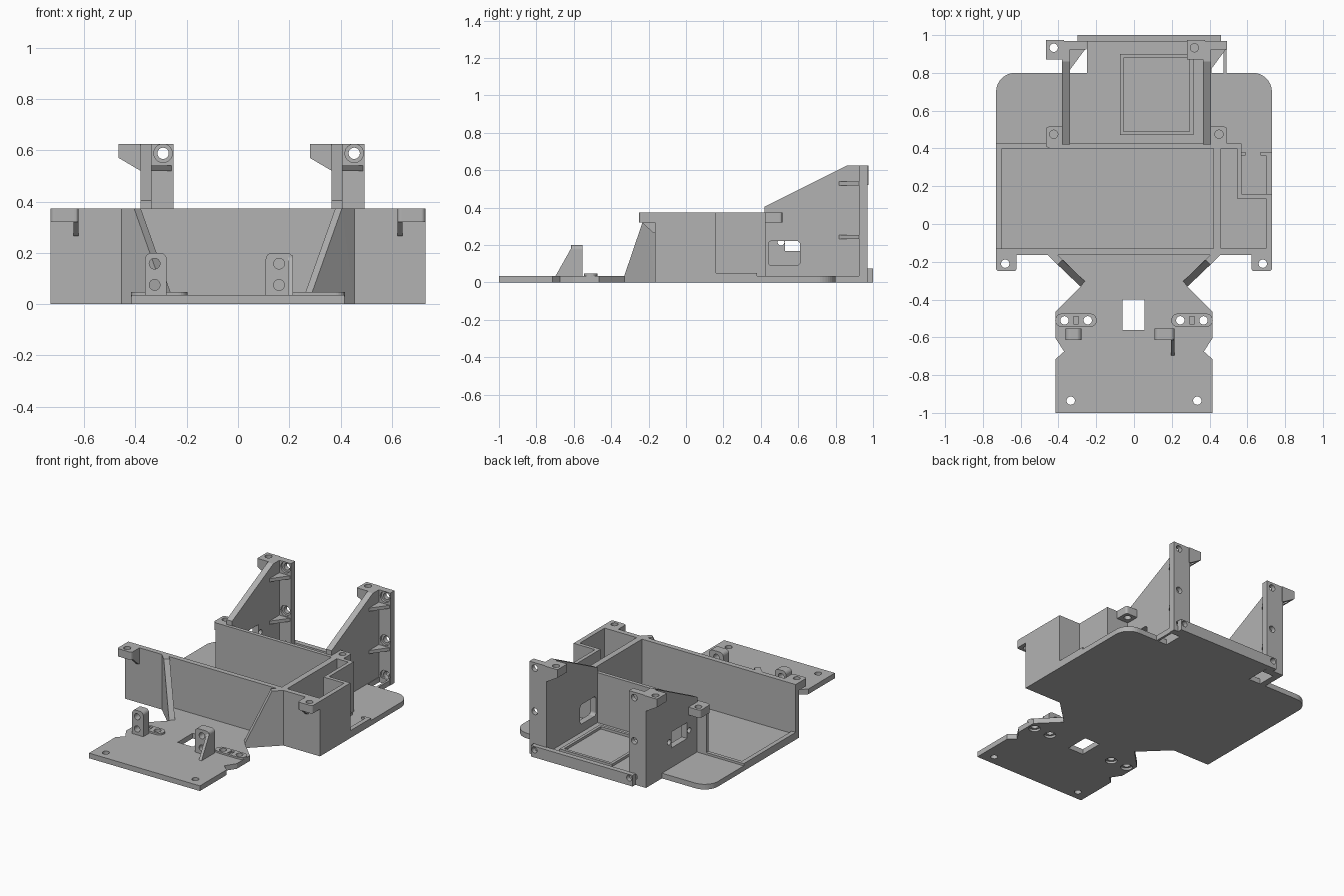
import bpy, bmesh, math
from mathutils import Vector

if "Cube" in bpy.data.objects:
    bpy.data.objects.remove(bpy.data.objects["Cube"], do_unlink=True)

grey = bpy.data.materials.new("plain grey plastic")
grey.use_nodes = True
GREY = (0.45, 0.45, 0.45, 1)
grey.diffuse_color = GREY
grey.node_tree.nodes["Principled BSDF"].inputs["Base Color"].default_value = GREY


def prism(name, pts, axis, lo, hi):
    """Extrude a 2D outline along an axis: z takes (x, y), x takes (y, z), y takes (x, z)."""
    place = {"z": lambda a, b, c: (a, b, c),
             "x": lambda a, b, c: (c, a, b),
             "y": lambda a, b, c: (a, c, b)}[axis]
    bm = bmesh.new()
    face = bm.faces.new([bm.verts.new(place(a, b, lo)) for a, b in pts])
    out = bmesh.ops.extrude_face_region(bm, geom=[face])
    moved = [v for v in out["geom"] if isinstance(v, bmesh.types.BMVert)]
    bmesh.ops.translate(bm, verts=moved, vec=Vector(place(0, 0, hi - lo)))
    bmesh.ops.recalc_face_normals(bm, faces=bm.faces)
    mesh = bpy.data.meshes.new(name)
    bm.to_mesh(mesh)
    bm.free()
    mesh.materials.append(grey)
    ob = bpy.data.objects.new(name, mesh)
    bpy.context.scene.collection.objects.link(ob)
    return ob


def rect(x0, x1, y0, y1):
    return [(x0, y0), (x1, y0), (x1, y1), (x0, y1)]


def box(name, x0, x1, y0, y1, z0, z1):
    return prism(name, rect(x0, x1, y0, y1), "z", z0, z1)


def arc(cx, cy, r, start, end, n=10):
    angles = [math.radians(start + (end - start) * i / n) for i in range(n + 1)]
    return [(cx + r * math.cos(a), cy + r * math.sin(a)) for a in angles]


def rounded(x0, x1, y0, y1, r):
    return (arc(x1 - r, y1 - r, r, 0, 90, 5) + arc(x0 + r, y1 - r, r, 90, 180, 5)
            + arc(x0 + r, y0 + r, r, 180, 270, 5) + arc(x1 - r, y0 + r, r, 270, 360, 5))


def rod(a, b, r, axis, lo, hi):
    return prism("hole_cutter", arc(a, b, r, 0, 360, 24)[:-1], axis, lo, hi)


def cut(ob, cutters):
    for c in cutters:
        mod = ob.modifiers.new("cut", "BOOLEAN")
        mod.operation, mod.solver, mod.object = "DIFFERENCE", "EXACT", c
    bpy.context.view_layer.update()
    graph = bpy.context.evaluated_depsgraph_get()
    mesh = bpy.data.meshes.new_from_object(ob.evaluated_get(graph))
    ob.modifiers.clear()
    ob.data = mesh
    for c in cutters:
        bpy.data.objects.remove(c, do_unlink=True)
    return ob


T = 0.035      # floor thickness
H = 0.373      # wall height
F, FI = -0.165, -0.13   # front wall faces
BI, B = 0.40, 0.425     # back wall faces

# Base plate with rounded rear corners and a necked front tab
half = [(0.415, -1), (0.415, -0.715), (0.37, -0.675), (0.415, -0.605), (0.415, -0.465),
        (0.28, -0.33), (0.455, F), (0.73, F)] + arc(0.63, 0.7, 0.1, 0, 90)
outline = half + [(0.49, 0.8), (0.49, 0.97), (-0.25, 0.97), (-0.25, 0.8)]
outline += [(-x, y) for x, y in reversed(half)]
plate = prism("base_plate", outline, "z", 0, T)
cuts = [box("window_cutter", -0.06, 0.055, -0.56, -0.40, -1, 1),
        box("slot_cutter", 0.41, 0.475, 0.8, 0.925, -1, 1)]
for s in (-1, 1):
    cuts.append(rod(s * 0.335, -0.935, 0.022, "z", -1, 1))
    for x in (0.245, 0.368):
        cuts += [rod(s * x, -0.51, 0.022, "z", -1, 1), rod(s * x, -0.51, 0.036, "z", -1, 0.015)]
cut(plate, cuts)

# Raised oval pads around the front screw holes
for side, s in (("right", -1), ("left", 1)):
    pad = prism(side + "_screw_pad", rounded(s * 0.307 - 0.11, s * 0.307 + 0.11, -0.546, -0.474, 0.0355),
                "z", T - 0.005, 0.047)
    cut(pad, [rod(s * x, -0.51, 0.022, "z", -1, 1) for x in (0.245, 0.368)]
        + [box("square_cutter", s * 0.307 - 0.013, s * 0.307 + 0.013, -0.53, -0.49, T, 1)])

# Upright drilled lugs on the front tab
for name, x0, x1, hole in (("right_lug", -0.362, -0.278, -0.325), ("left_lug", 0.108, 0.215, 0.16)):
    lug = prism(name, [(x0, 0.02), (x1, 0.02)] + arc(x1 - 0.025, 0.175, 0.025, 0, 90, 5)
                + arc(x0 + 0.025, 0.175, 0.025, 90, 180, 5), "y", -0.615, -0.553)
    cut(lug, [rod(hole, z, 0.021, "y", -0.7, -0.5) for z in (0.075, 0.158)])
prism("left_lug_rib", [(-0.7, 0.03), (-0.61, 0.03), (-0.61, 0.19)], "x", 0.195, 0.215)

# Tray walls
box("front_wall", -0.73, 0.73, F, FI, 0, H)
box("back_wall", -0.45, 0.57, BI, B, 0.01, H)
box("divider_wall", 0.42, 0.46, FI - 0.01, BI + 0.01, 0.01, H)
box("pocket_outer_wall", 0.70, 0.73, FI - 0.01, 0.16, 0, H)
box("pocket_step_wall", 0.545, 0.73, 0.135, 0.16, 0.01, H)
box("pocket_inner_wall", 0.545, 0.57, 0.135, B, 0.01, H)

# Low lips round the open floor areas
box("right_lip", -0.73, -0.70, FI, B, 0.01, 0.05)
box("rear_right_lip", -0.73, -0.44, BI, B, 0.01, 0.05)
box("left_lip", 0.70, 0.73, 0.15, 0.38, 0.01, 0.05)
box("left_lip_end", 0.67, 0.73, 0.362, 0.38, 0.01, 0.05)
box("left_lip_stub", 0.56, 0.59, 0.362, 0.38, 0.01, 0.05)

# Sloped diagonal buttresses in front of the wall
for side, s in (("right", -1), ("left", 1)):
    bm = bmesh.new()
    for shift in (0, 0.026):
        for x, y, z in ((0.455, F, 0), (0.455, F, H), (0.405, -0.215, H), (0.285, -0.33, T), (0.285, -0.33, 0)):
            bm.verts.new((s * (x - shift), y + shift, z))
    bmesh.ops.convex_hull(bm, input=bm.verts)
    bmesh.ops.dissolve_limit(bm, angle_limit=0.01, verts=bm.verts, edges=bm.edges)
    bmesh.ops.recalc_face_normals(bm, faces=bm.faces)
    mesh = bpy.data.meshes.new(side + "_buttress")
    bm.to_mesh(mesh)
    bm.free()
    mesh.materials.append(grey)
    bpy.context.scene.collection.objects.link(bpy.data.objects.new(side + "_buttress", mesh))

# Screw ears at the wall tops
for side, s in (("right", -1), ("left", 1)):
    x0, x1 = sorted((s * 0.622, s * 0.73))
    ear = prism(side + "_front_ear", rounded(x0, x1, -0.25, -0.14, 0.015), "z", 0.32, H)
    cut(ear, [rod(s * 0.682, -0.21, 0.022, "z", -1, 1)])
    x0, x1 = sorted((s * 0.622, s * 0.642))
    prism(side + "_front_ear_rib", [(-0.24, 0.325), (-0.16, 0.325), (-0.16, 0.265), (-0.175, 0.265)], "x", x0, x1)
for side, x0, x1, hole in (("right", -0.467, -0.36, -0.425), ("left", 0.385, 0.492, 0.45)):
    ear = prism(side + "_rear_ear", rounded(x0, x1, 0.405, 0.515, 0.015), "z", 0.32, H)
    cut(ear, [rod(hole, 0.475, 0.022, "z", -1, 1)])

# Rear mounting brackets: web, flange, ear and ribs
for side, x in (("right", -0.38), ("left", 0.365)):
    web = prism(side + "_bracket_web", [(0.42, 0), (0.42, 0.405), (0.86, 0.625), (0.97, 0.625), (0.97, 0)],
                "x", x, x + 0.042)
    if side == "left":
        cut(web, [prism("web_cutter", rounded(0.44, 0.61, 0.09, 0.222, 0.02), "x", 0, 1)])
    else:
        cut(web, [prism("web_cutter", rect(0.53, 0.70, 0.167, 0.275), "x", -1, 0)]
            + [rod(y, 0.215, 0.018, "x", -1, 0) for y in (0.508, 0.722)])
    flange = box(side + "_bracket_flange", x + 0.02, x + 0.128, 0.925, 0.97, 0, 0.625)
    holes = []
    for z in (0.588, 0.295, 0.055):
        holes += [rod(x + 0.088, z, 0.022, "y", 0.8, 1.1), rod(x + 0.088, z, 0.036, "y", 0.8, 0.94)]
    cut(flange, holes)
    ear = prism(side + "_bracket_ear", [(x - 0.085, 0.625), (x - 0.085, 0.57), (x, 0.52), (x + 0.01, 0.52),
                                        (x + 0.01, 0.625)], "y", 0.87, 0.975)
    cut(ear, [rod(x - 0.045, 0.933, 0.022, "z", 0, 1)])
    for level, z in (("upper", 0.53), ("lower", 0.243)):
        prism(f"{side}_{level}_bracket_rib", [(x + 0.04, 0.815), (x + 0.125, 0.93), (x + 0.04, 0.93)],
              "z", z - 0.011, z + 0.011)

# Rear cross bar
bar = box("rear_cross_bar", -0.30, 0.46, 0.965, 1.0, 0, 0.075)
cut(bar, [rod(x, 0.05, 0.02, "y", 0.9, 1.1) for x in (-0.275, 0.435)])

# Raised square frame on the rear floor
frame = box("floor_frame", -0.075, 0.315, 0.47, 0.90, 0.02, 0.052)
cut(frame, [box("frame_cutter", -0.055, 0.295, 0.49, 0.88, T, 1)])
